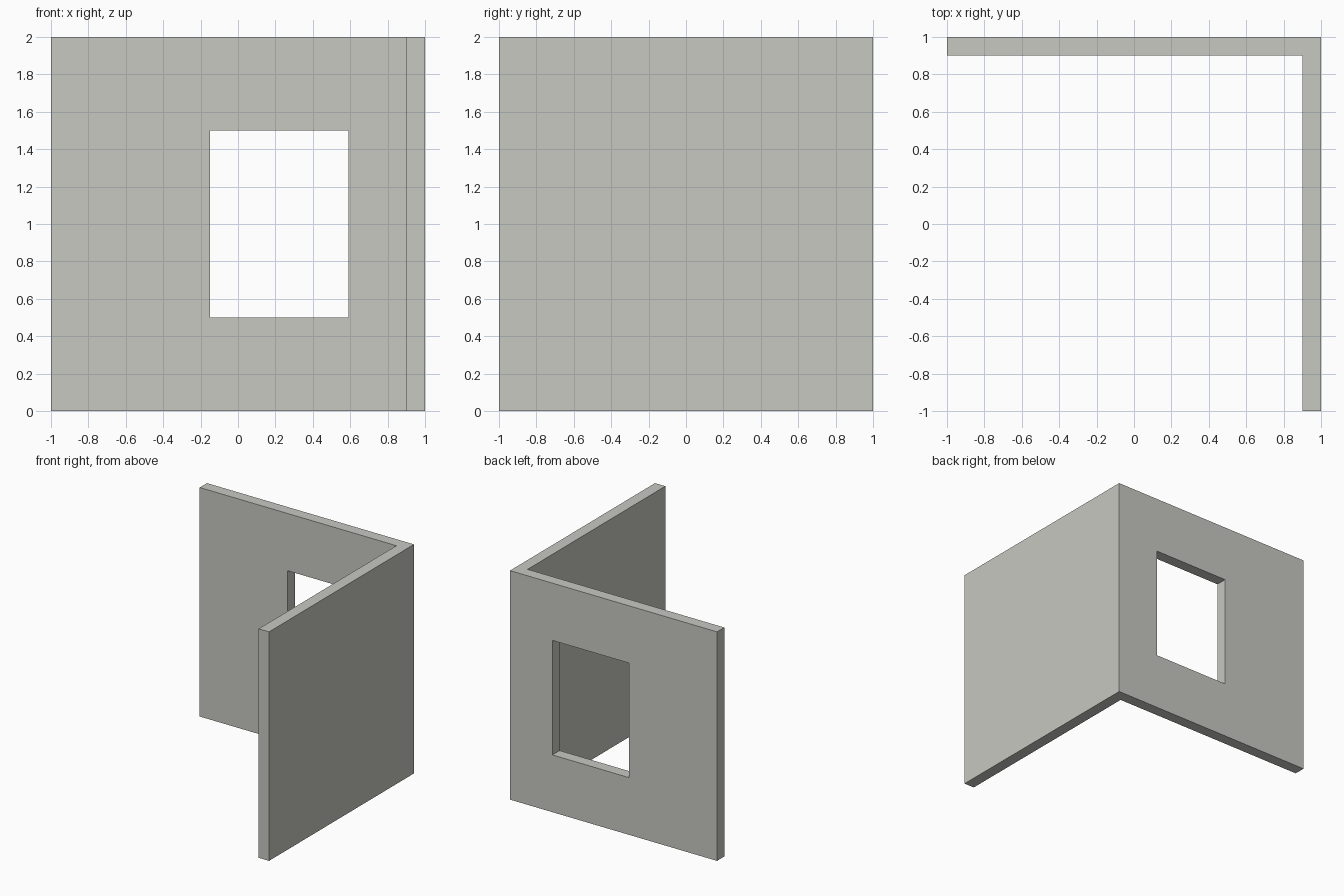
import bpy, bmesh

if "Cube" in bpy.data.objects:
    bpy.data.objects.remove(bpy.data.objects["Cube"])

HEIGHT = 2.0
THICK = 0.1

plaster = bpy.data.materials.new("warm_grey_plaster")
plaster.diffuse_color = (0.58, 0.58, 0.54, 1.0)
plaster.use_nodes = True
plaster.node_tree.nodes["Principled BSDF"].inputs["Base Color"].default_value = plaster.diffuse_color


def extrude_profile(name, points, z0, z1):
    """Closed prism from a floor-plan outline."""
    bm = bmesh.new()
    base = bm.faces.new([bm.verts.new((x, y, z0)) for x, y in points])
    top = bmesh.ops.extrude_face_region(bm, geom=[base])["geom"]
    bmesh.ops.translate(bm, vec=(0, 0, z1 - z0),
                        verts=[v for v in top if isinstance(v, bmesh.types.BMVert)])
    bmesh.ops.recalc_face_normals(bm, faces=bm.faces)
    mesh = bpy.data.meshes.new(name)
    bm.to_mesh(mesh)
    bm.free()
    mesh.materials.append(plaster)
    obj = bpy.data.objects.new(name, mesh)
    bpy.context.collection.objects.link(obj)
    return obj


# L-shaped pair of walls: back wall and right wall
inner = 1 - THICK
walls = extrude_profile("corner_walls", [
    (-1, 1), (-1, inner), (inner, inner), (inner, -1), (1, -1), (1, 1)], 0, HEIGHT)

# Window opening through the back wall
cutter = extrude_profile("window_cutter", [
    (-0.15, 0.8), (0.59, 0.8), (0.59, 1.1), (-0.15, 1.1)], 0.5, 1.5)
cutter.hide_render = True
cutter.hide_viewport = True
cutter.display_type = 'WIRE'

opening = walls.modifiers.new("window_opening", 'BOOLEAN')
opening.operation = 'DIFFERENCE'
opening.solver = 'EXACT'
opening.object = cutter
